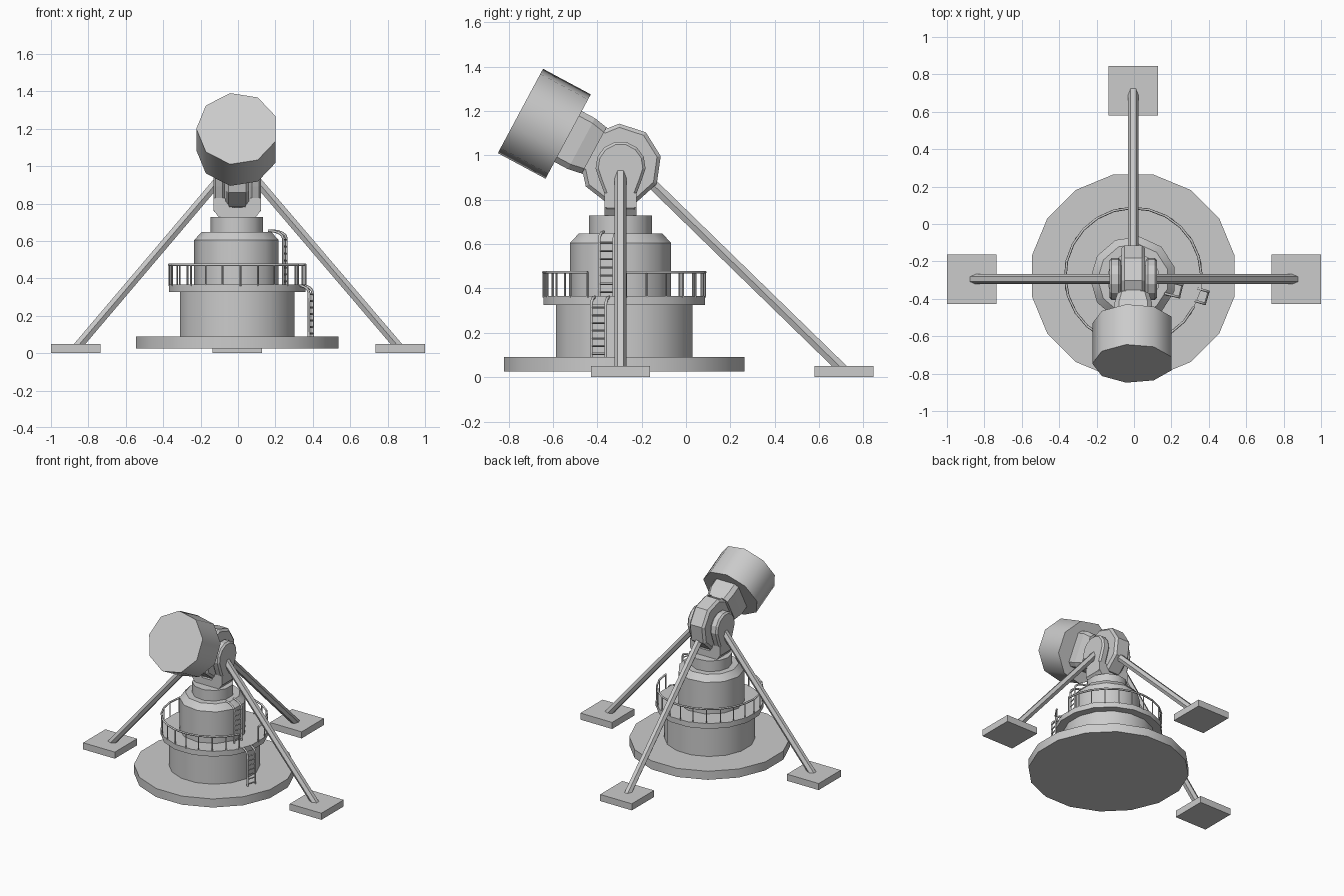
import bpy, bmesh, math
from mathutils import Vector, Matrix

if "Cube" in bpy.data.objects:
    bpy.data.objects.remove(bpy.data.objects["Cube"])

CX, CY, CU = -0.004, -0.278, -0.295     # axis x, lower-drum y, upper-body y
HZ = 0.958                              # pivot height
TILT = math.radians(28.2)


def finish(name, bm, smooth=None, bevel=0):
    bmesh.ops.recalc_face_normals(bm, faces=bm.faces[:])
    me = bpy.data.meshes.new(name)
    bm.to_mesh(me)
    bm.free()
    ob = bpy.data.objects.new(name, me)
    bpy.context.collection.objects.link(ob)
    if bevel:
        m = ob.modifiers.new("bevel", 'BEVEL')
        m.width, m.segments, m.limit_method = bevel, 1, 'ANGLE'
        m.angle_limit = math.radians(60)
    if smooth:
        bpy.ops.object.select_all(action='DESELECT')
        ob.select_set(True)
        bpy.context.view_layer.objects.active = ob
        bpy.ops.object.shade_smooth_by_angle(angle=math.radians(smooth))
    return ob


def loft(name, rings, caps=True, **kw):
    """Join rings of equal point count, close the ends."""
    bm = bmesh.new()
    vs = [[bm.verts.new(p) for p in r] for r in rings]
    n = len(vs[0])
    for a, b in zip(vs, vs[1:]):
        for i in range(n):
            bm.faces.new((a[i], a[(i + 1) % n], b[(i + 1) % n], b[i]))
    bm.faces.new(vs[0])
    bm.faces.new(vs[-1])
    return finish(name, bm, **kw)


def ring(r, n, z, turn=0.0):
    return [Vector((r * math.cos(turn + math.tau * i / n),
                    r * math.sin(turn + math.tau * i / n), z)) for i in range(n)]


def lathe(name, profile, n, cy, turn=0.0, smooth=40):
    c = Vector((CX, cy, 0))
    return loft(name, [[p + c for p in ring(r, n, z, turn)] for r, z in profile], smooth=smooth)


def rod(name, a, b, r, n=6, **kw):
    a, b = Vector(a), Vector(b)
    rot = (b - a).to_track_quat('Z', 'Y').to_matrix()
    return loft(name, [[a + rot @ p for p in ring(r, n, 0)],
                       [b + rot @ p for p in ring(r, n, 0)]], **kw)


def tube(name, pts, r, res=1):
    cu = bpy.data.curves.new(name, 'CURVE')
    cu.dimensions, cu.bevel_depth, cu.bevel_resolution = '3D', r, res
    cu.use_fill_caps = True
    s = cu.splines.new('POLY')
    s.points.add(len(pts) - 1)
    for p, q in zip(s.points, pts):
        p.co = (*q, 1)
    ob = bpy.data.objects.new(name, cu)
    bpy.context.collection.objects.link(ob)
    return ob


def box(name, c, size):
    bm = bmesh.new()
    bmesh.ops.create_cube(bm, size=1, matrix=Matrix.Translation(c) @ Matrix.Diagonal((*size, 1)))
    return finish(name, bm)


# stepped round base
h = math.pi / 16
lathe("ground_disc", [(0.553, 0.025), (0.553, 0.09)], 16, CY, h)
lathe("lower_drum", [(0.313, 0.085), (0.313, 0.33)], 16, CY, h)
lathe("platform", [(0.371, 0.326), (0.371, 0.366)], 16, CY, h)
lathe("upper_drum", [(0.23, 0.36), (0.23, 0.605), (0.19, 0.648)], 11, CU, math.pi)
lathe("collar", [(0.144, 0.64), (0.144, 0.728)], 11, CU, math.pi)

# railing with a gap for the ladder
gap, half = math.radians(-13), math.radians(14)
N = 22


def on_rail(i, z, r=0.364):
    a = gap + half + (math.tau - 2 * half) * i / N
    return (CX + r * math.cos(a), CY + r * math.sin(a), z)


tube("railing_top", [on_rail(i, 0.473) for i in range(N + 1)], 0.007)
for i in range(N + 1):
    rod("railing_post", on_rail(i, 0.36), on_rail(i, 0.473), 0.005, 4)


# ladders with hooked tops
def ladder(name, cy, ang, r, r_in, z0, z1, rungs=7):
    d = Vector((math.cos(ang), math.sin(ang), 0))
    t = Vector((-d.y, d.x, 0))
    c = Vector((CX, cy, 0))
    hook = r - r_in
    for s in (-0.034, 0.034):
        pts = [c + d * r + t * s + Vector((0, 0, z0))]
        for k in range(5):
            a = math.pi / 2 * k / 4
            pts.append(c + d * (r_in + hook * math.cos(a)) + t * s
                       + Vector((0, 0, z1 - 0.04 + 0.04 * math.sin(a))))
        tube(name + "_rail", pts, 0.007)
    for k in range(rungs):
        p = c + d * r + Vector((0, 0, z0 + (z1 - 0.03 - z0) * (k + 0.5) / rungs))
        rod(name + "_rung", p - t * 0.034, p + t * 0.034, 0.005, 4)


ladder("lower_ladder", CY, math.radians(-16.5), 0.41, 0.35, 0.088, 0.362)
ladder("upper_ladder", CU, math.radians(-14), 0.262, 0.18, 0.365, 0.655)

# yoke arms and the U-shaped block below them
arm = [(-0.073, 0.75), (-0.073, 0.83)]
for k in range(10):
    a = math.radians(212 - 244 * k / 9)
    arm.append((0.113 * math.cos(a), 0.95 + 0.113 * math.sin(a)))
arm += [(0.073, 0.83), (0.073, 0.75)]
for s in (-1, 1):
    loft("yoke_arm", [[(CX + s * x, CU + y, z) for y, z in arm] for x in (0.066, 0.127)],
         bevel=0.012)
half_u = [(0.096, 0.722), (0.127, 0.765), (0.127, 0.83), (0.066, 0.83), (0.04, 0.778)]
prof = half_u + [(-x, z) for x, z in reversed(half_u)]
loft("yoke_base", [[(CX + x, CU + y, z) for x, z in prof] for y in (-0.073, 0.073)])

# tilting hub, nine sided
hub = [(0.185 * math.cos(a), 0.185 * math.sin(a))
       for a in (math.radians(12 + 40 * i) for i in range(9))]
loft("pivot_hub", [[(CX + x, CU + y, HZ + z) for y, z in hub] for x in (-0.064, 0.064)],
     bevel=0.016)

# head along the tilted axis: local z is the pointing direction
d = Vector((0, -math.cos(TILT), math.sin(TILT)))
up = Vector((0, math.sin(TILT), math.cos(TILT)))
o = Vector((CX, CU, HZ))


def head(p):
    return o + Vector((1, 0, 0)) * p[0] + up * p[1] + d * p[2]


def rect(w, t, z, c=0.025):
    q = [(w, t - c), (w - c, t), (c - w, t), (-w, t - c),
         (-w, c - t), (c - w, -t), (w - c, -t), (w, c - t)]
    return [head((x, y, z)) for x, y in q]


loft("neck_plate", [rect(0.064, 0.118, 0.05), rect(0.064, 0.118, 0.145)])
loft("neck", [rect(0.085, 0.118, 0.135), rect(0.1, 0.13, 0.2), rect(0.1, 0.13, 0.28)])
loft("barrel_head", [[head(p) for p in ring(0.219, 9, z, math.pi)] for z in (0.268, 0.512)],
     smooth=50)

# three braced legs with square foot pads
for name, foot, top in (
        ("left_leg", (-0.867, CU, 0.025), (-0.09, CU, 0.94)),
        ("right_leg", (0.867, CU, 0.025), (0.085, CU, 0.94)),
        ("back_leg", (CX, 0.712, 0.03), (CX, -0.2, 0.918))):
    box(name + "_pad", (foot[0], foot[1], 0.025), (0.266, 0.266, 0.05))
    rod(name, foot, top, 0.027, 6)
